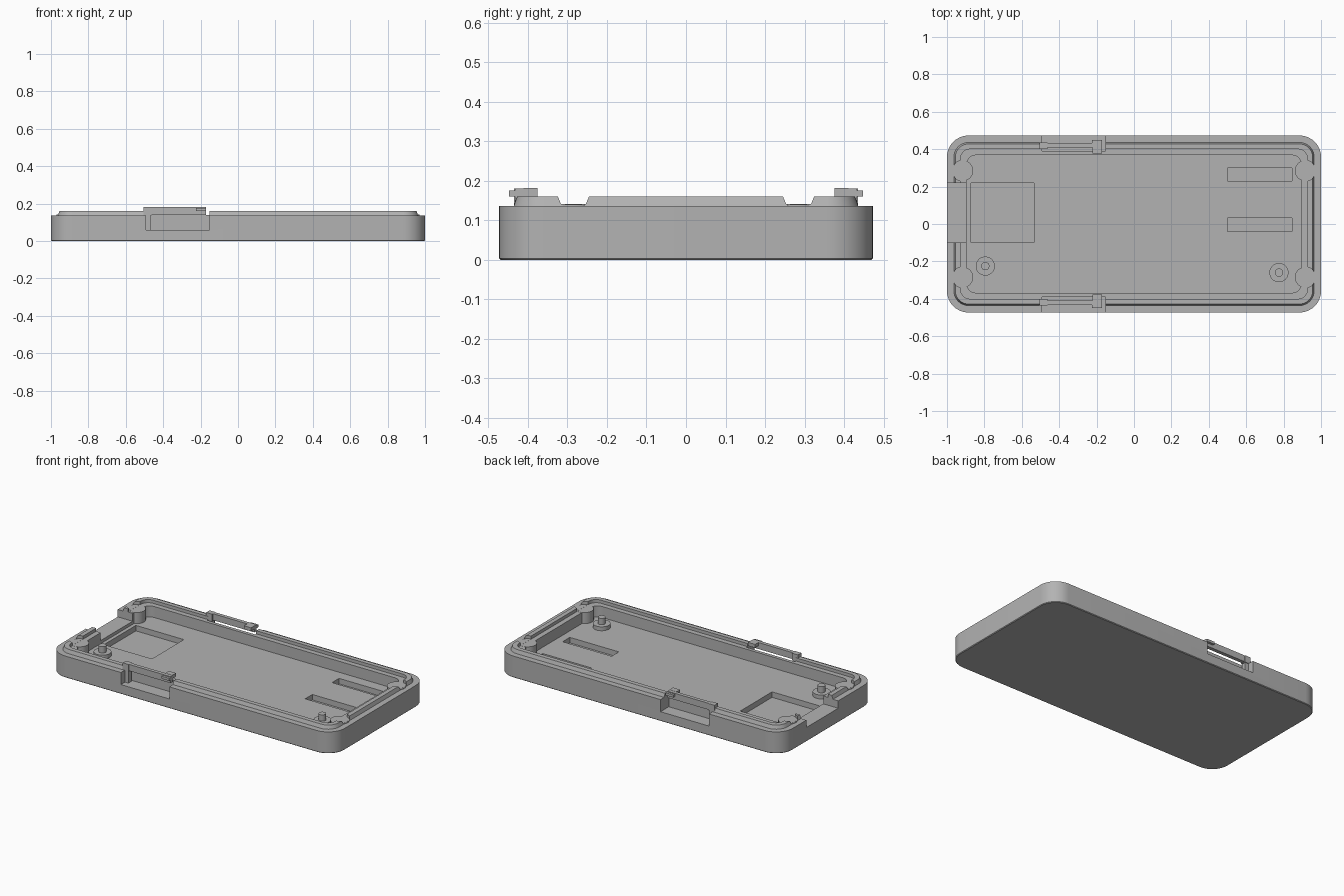
import bpy, bmesh, math
from mathutils import Matrix, Vector

cube = bpy.data.objects.get("Cube")
if cube:
    bpy.data.objects.remove(cube, do_unlink=True)

HX, HY, RIM, LIP, FLOOR = 1.0, 0.473, 0.137, 0.16, 0.07

grey = bpy.data.materials.new("plain grey")
grey.use_nodes = True
colour = (0.45, 0.45, 0.45, 1)
grey.diffuse_color = colour
grey.node_tree.nodes["Principled BSDF"].inputs["Base Color"].default_value = colour


def finish(name, bm):
    bmesh.ops.recalc_face_normals(bm, faces=bm.faces)
    mesh = bpy.data.meshes.new(name)
    bm.to_mesh(mesh)
    bm.free()
    mesh.materials.append(grey)
    obj = bpy.data.objects.new(name, mesh)
    bpy.context.collection.objects.link(obj)
    return obj


def box(name, x0, x1, y0, y1, z0, z1):
    bm = bmesh.new()
    size = Vector((x1 - x0, abs(y1 - y0), z1 - z0))
    centre = Vector((x0 + x1, y0 + y1, z0 + z1)) / 2
    bmesh.ops.create_cube(bm, size=1, matrix=Matrix.Translation(centre) @ Matrix.Diagonal(size).to_4x4())
    return finish(name, bm)


def cylinder(name, x, y, r, z0, z1):
    bm = bmesh.new()
    bmesh.ops.create_cone(bm, cap_ends=True, segments=40, radius1=r, radius2=r, depth=z1 - z0,
                          matrix=Matrix.Translation((x, y, (z0 + z1) / 2)))
    return finish(name, bm)


def select(obj):
    bpy.ops.object.select_all(action="DESELECT")
    obj.select_set(True)
    bpy.context.view_layer.objects.active = obj


def cut(target, cutter):
    mod = target.modifiers.new("cut", "BOOLEAN")
    mod.operation = "DIFFERENCE"
    mod.solver = "EXACT"
    mod.object = cutter
    select(target)
    bpy.ops.object.modifier_apply(modifier=mod.name)
    bpy.data.objects.remove(cutter, do_unlink=True)


def ring(bm, inset, z, steps=10):
    """Rounded rectangle of vertices, moved in from the outer wall."""
    r = max(0.115 - inset, 0.05)
    verts = []
    for k, (sx, sy) in enumerate([(1, 1), (-1, 1), (-1, -1), (1, -1)]):
        for i in range(steps + 1):
            a = (k + i / steps) * math.pi / 2
            verts.append(bm.verts.new((sx * (HX - inset - r) + r * math.cos(a),
                                       sy * (HY - inset - r) + r * math.sin(a), z)))
    return verts


# Tray shell: outer wall, shoulder, tapered lip, inner ledge and floor
bm = bmesh.new()
profile = [(0.004, 0), (0, 0.004), (0, RIM), (0.037, RIM), (0.045, LIP), (0.073, LIP),
           (0.073, 0.14), (0.105, 0.14), (0.105, FLOOR)]
rings = [ring(bm, inset, z) for inset, z in profile]
for a, b in zip(rings, rings[1:]):
    for i in range(len(a)):
        j = (i + 1) % len(a)
        bm.faces.new((a[i], a[j], b[j], b[i]))
bm.faces.new(rings[0])
bm.faces.new(rings[-1])
tray = finish("tray", bm)

# Port opening in the end wall, and the shallow recesses in the floor
cut(tray, box("port_cutter", -1.1, -0.87, -0.1, 0.22, 0.09, 0.3))
cut(tray, box("port_recess_cutter", -0.872, -0.535, -0.1, 0.22, 0.035, 0.3))
for y0, y1 in ((0.23, 0.3), (-0.04, 0.032)):
    cut(tray, box("slot_cutter", 0.5, 0.845, y0, y1, 0.035, 0.12))

# Pockets for the latches in both long walls
for s in (-1, 1):
    ys = sorted((s * 0.39, s * 0.6))
    cut(tray, box("latch_pocket_cutter", -0.492, -0.152, *ys, 0.06, 0.3))

# Round corner bosses, with the lip scooped away above them
for sx in (-1, 1):
    for sy in (-1, 1):
        cut(tray, cylinder("lip_scoop_cutter", sx * 0.915, sy * 0.285, 0.056, 0.141, 0.3))
        cylinder("corner_boss", sx * 0.915, sy * 0.285, 0.055, FLOOR - 0.01, 0.1405)

# Locating posts on the floor
for x, y in ((-0.795, -0.225), (0.775, -0.26)):
    cylinder("post_base", x, y, 0.051, FLOOR - 0.01, FLOOR + 0.025)
    cylinder("post_pin", x, y, 0.022, FLOOR, FLOOR + 0.065)

# Spring latches: fixed root, long arm and hooked free end
for s, side in ((-1, "front"), (1, "back")):
    def part(name, x0, x1, y0, y1, z0, z1):
        box(side + "_latch_" + name, x0, x1, *sorted((s * y0, s * y1)), z0, z1)
    part("root", -0.505, -0.463, 0.402, 0.436, 0.137, 0.181)
    part("root_post", -0.493, -0.468, 0.402, 0.432, 0.058, 0.14)
    part("arm", -0.465, -0.172, 0.41, 0.433, 0.14, 0.181)
    part("outer_hook", -0.225, -0.17, 0.43, 0.448, 0.16, 0.176)
    part("inner_tab", -0.222, -0.172, 0.376, 0.412, 0.16, 0.182)

for obj in list(bpy.context.scene.objects):
    if obj.type == "MESH":
        select(obj)
        bpy.ops.object.shade_smooth_by_angle(angle=math.radians(30))
